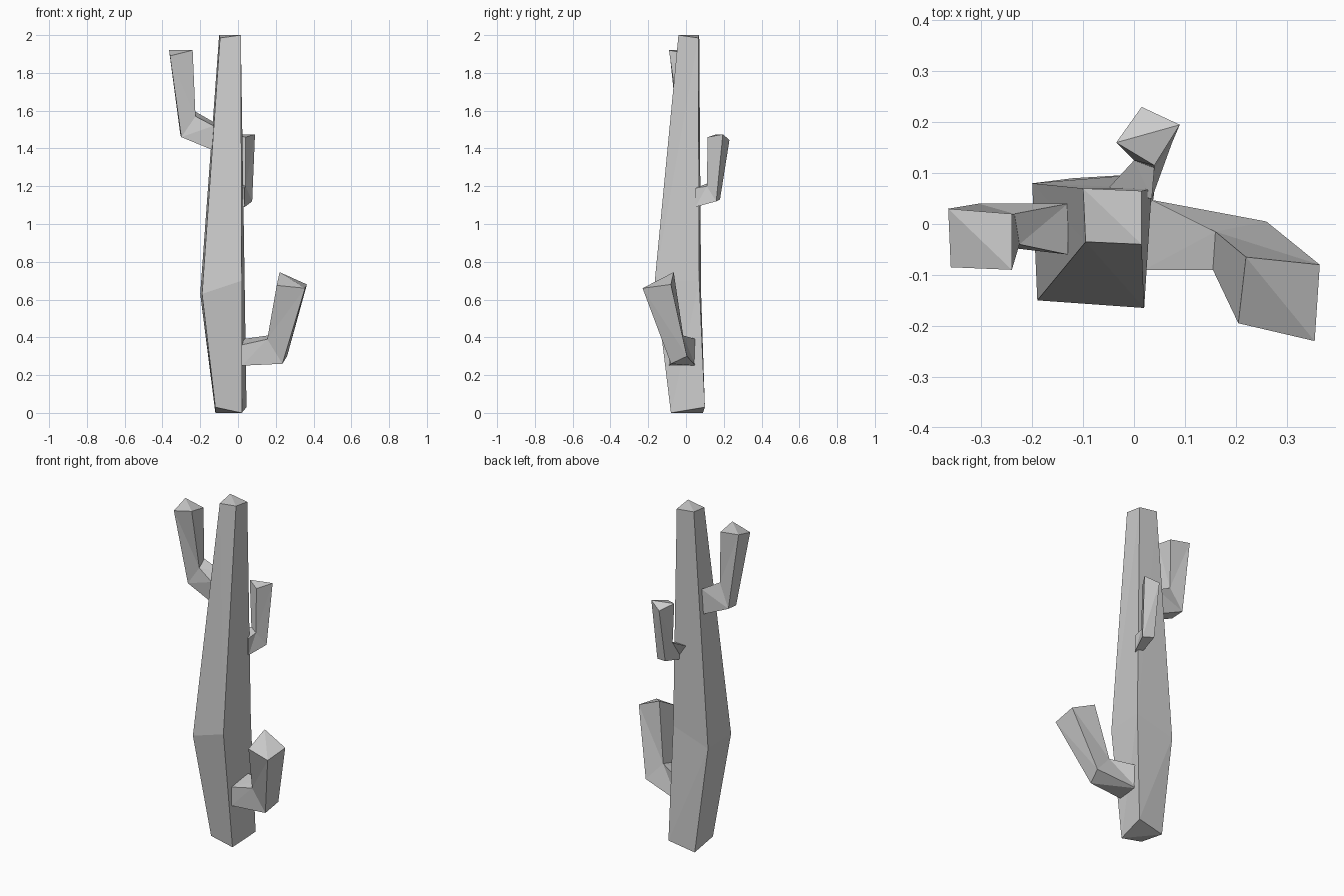
import bpy
import bmesh
from mathutils import Vector

default_cube = bpy.data.objects.get("Cube")
if default_cube:
    bpy.data.objects.remove(default_cube, do_unlink=True)

UNIT = 0.01  # rings below are given in hundredths

# Single flat colour for the whole plant
grey = bpy.data.materials.new("plain_grey")
grey.use_nodes = True
colour = (0.6, 0.6, 0.6, 1)
grey.diffuse_color = colour
shader = next(n for n in grey.node_tree.nodes if n.type == 'BSDF_PRINCIPLED')
shader.inputs["Base Color"].default_value = colour


def folded_cap(bm, ring):
    """Close a four-cornered end with a crease from its first to its third corner."""
    first, second, third, fourth = ring
    bm.faces.new((first, second, third))
    bm.faces.new((first, third, fourth))


def limb(name, *rings):
    """Bridge successive four-cornered rings into one faceted, closed limb."""
    bm = bmesh.new()
    loops = [[bm.verts.new(Vector(corner) * UNIT) for corner in ring] for ring in rings]
    for lower, upper in zip(loops, loops[1:]):
        for i in range(len(lower)):
            j = (i + 1) % len(lower)
            bm.faces.new((lower[i], lower[j], upper[j], upper[i]))
    folded_cap(bm, loops[0])
    folded_cap(bm, loops[-1])
    # Twisted side panels become clean flat triangles
    bmesh.ops.triangulate(bm, faces=bm.faces[:])
    bmesh.ops.recalc_face_normals(bm, faces=bm.faces[:])
    mesh = bpy.data.meshes.new(name)
    bm.to_mesh(mesh)
    bm.free()
    mesh.materials.append(grey)
    obj = bpy.data.objects.new(name, mesh)
    bpy.context.collection.objects.link(obj)
    return obj


# Trunk: base, widest belly, top
trunk_base = [(2, -8, 0), (4.5, 10, 3), (-12, 9, 0), (-12, -8, 3)]
trunk_belly = [(2, -16.5, 70), (3.5, 7, 70), (-20, 8, 63), (-19, -15, 63)]
trunk_top = [(1.5, -4, 200), (1.5, 6.5, 198.5), (-10, 7, 200), (-9.5, -3.5, 198.5)]
limb("trunk", trunk_base, trunk_belly, trunk_top)

# Low left arm: root inside the trunk, elbow, tip
root = [(2, 5.5, 39), (2, 5, 25), (2, -9, 25), (2, -9, 36)]
elbow = [(16, -1.5, 41), (26, 0.5, 30), (23.5, -8, 26), (15.5, -9, 39)]
tip = [(22, -6.5, 74.5), (36.5, -8, 68), (35.5, -23, 66), (20.5, -19.5, 67.5)]
limb("lower_left_arm", root, elbow, tip)

# High right arm
root = [(-13, 4, 139), (-13, 4, 154), (-13, -6, 152), (-13, -5, 139)]
elbow = [(-30.5, 4, 147), (-23.5, 2, 160), (-22.5, -4, 157), (-30, -4, 146)]
tip = [(-36.5, 3, 192), (-24, 2, 190), (-24, -9, 192), (-36, -8.5, 189)]
limb("upper_right_arm", root, elbow, tip)

# Small back arm
root = [(-6, 6, 119), (3.5, 5, 119), (3.5, 5, 109), (-1, 5, 110)]
elbow = [(0, 12.5, 122), (4, 11, 120), (7.5, 16, 112), (1, 18, 113)]
tip = [(-3.5, 16, 147.5), (4, 11.5, 146), (9, 19.5, 147.5), (1.5, 23, 144.5)]
limb("back_arm", root, elbow, tip)
